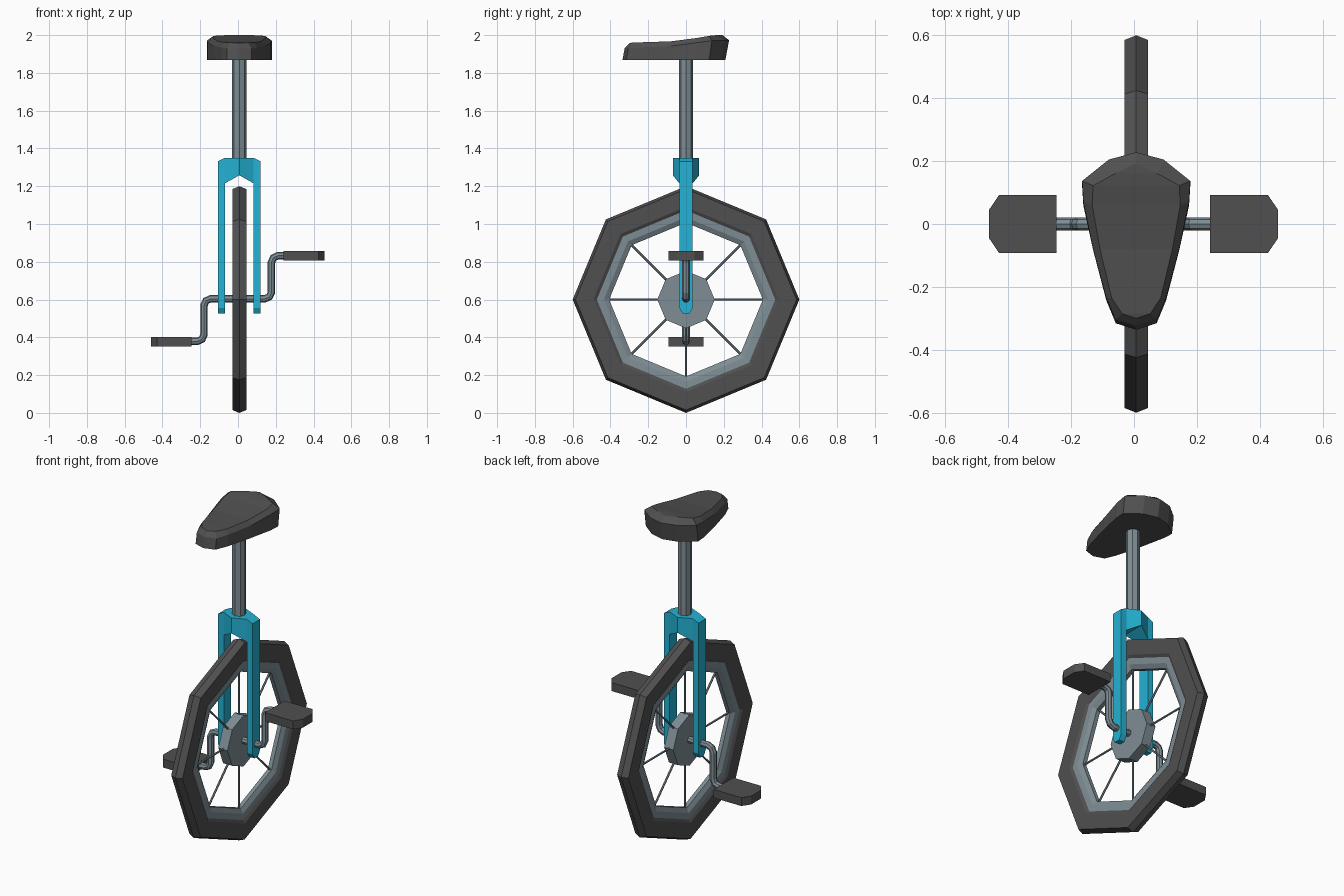
import bpy, bmesh, math
from mathutils import Vector

if "Cube" in bpy.data.objects:
    bpy.data.objects.remove(bpy.data.objects["Cube"])

CX, CZ = 0.007, 0.6   # wheel plane and axle height


def material(name, rgb):
    m = bpy.data.materials.new(name)
    m.diffuse_color = (*rgb, 1)
    m.use_nodes = True
    m.node_tree.nodes["Principled BSDF"].inputs["Base Color"].default_value = m.diffuse_color
    return m


DARK = material("rubber", (0.08, 0.08, 0.08))
METAL = material("metal", (0.21, 0.27, 0.30))
BLUE = material("blue_paint", (0.017, 0.45, 0.66))


def make(name, verts, faces, mat):
    bm = bmesh.new()
    vs = [bm.verts.new(v) for v in verts]
    for f in faces:
        bm.faces.new([vs[i] for i in f])
    bmesh.ops.recalc_face_normals(bm, faces=bm.faces)
    me = bpy.data.meshes.new(name)
    bm.to_mesh(me)
    bm.free()
    ob = bpy.data.objects.new(name, me)
    bpy.context.collection.objects.link(ob)
    me.materials.append(mat)
    return ob


def loft(name, loops, mat, caps=True, closed=False):
    """Skin a list of equal-length closed loops."""
    n, k = len(loops[0]), len(loops)
    faces = []
    for a in range(k if closed else k - 1):
        b = (a + 1) % k
        for i in range(n):
            j = (i + 1) % n
            faces.append((a * n + i, a * n + j, b * n + j, b * n + i))
    if caps and not closed:
        faces += [tuple(range(n)), tuple(range((k - 1) * n, k * n))]
    return make(name, [p for l in loops for p in l], faces, mat)


def wheel_ring(name, profile, mat):
    """Spin a closed (radius, x) profile around the axle in 8 steps."""
    loops = []
    for s in range(8):
        a = s * math.pi / 4
        loops.append([(CX + x, r * math.cos(a), CZ + r * math.sin(a)) for r, x in profile])
    return loft(name, loops, mat, closed=True)


def rod(name, p, q, radius, sides, mat):
    p, q = Vector(p), Vector(q)
    bpy.ops.mesh.primitive_cylinder_add(vertices=sides, radius=radius,
                                        depth=(q - p).length, location=(p + q) / 2)
    ob = bpy.context.object
    ob.name = name
    ob.rotation_mode = 'QUATERNION'
    ob.rotation_quaternion = Vector((0, 0, 1)).rotation_difference(q - p)
    ob.data.materials.append(mat)
    return ob


# Wheel: tyre, rim, hub and spokes
wheel_ring("tyre", [(0.6, 0), (0.585, 0.037), (0.49, 0.037), (0.465, 0.024),
                    (0.465, -0.024), (0.49, -0.037), (0.585, -0.037)], DARK)
wheel_ring("rim", [(0.475, 0.028), (0.435, 0.026), (0.407, 0.012),
                   (0.407, -0.012), (0.435, -0.026), (0.475, -0.028)], METAL)
rod("hub", (CX - 0.03, 0, CZ), (CX + 0.03, 0, CZ), 0.152, 8, METAL)
for s in range(8):
    a = s * math.pi / 4
    d = Vector((0, math.cos(a), math.sin(a)))
    c = Vector((CX, 0, CZ))
    rod(f"spoke_{s + 1}", c + d * 0.13, c + d * 0.415, 0.006, 6, METAL)

# Crank: one bent tube through the hub
corners = [(-0.26, 0.379), (-0.18, 0.379), (-0.18, 0.604),
           (0.177, 0.604), (0.177, 0.832), (0.26, 0.832)]
path = [corners[0]]
for i in range(1, 5):
    p, c, n = (Vector(corners[j]) for j in (i - 1, i, i + 1))
    u, v = (p - c).normalized(), (n - c).normalized()
    path += [c + u * 0.035, c + (u + v) * 0.0105, c + v * 0.035]
path.append(corners[5])
cu = bpy.data.curves.new("crank", 'CURVE')
cu.dimensions = '3D'
cu.bevel_depth, cu.bevel_resolution, cu.use_fill_caps = 0.02, 2, True
sp = cu.splines.new('POLY')
sp.points.add(len(path) - 1)
for pt, (x, z) in zip(sp.points, path):
    pt.co = (x, 0, z, 1)
cu.materials.append(METAL)
crank = bpy.data.objects.new("crank", cu)
bpy.context.collection.objects.link(crank)
bpy.ops.object.select_all(action='DESELECT')
crank.select_set(True)
bpy.context.view_layer.objects.active = crank
bpy.ops.object.convert(target='MESH')
for p in bpy.context.object.data.polygons:
    p.use_smooth = False

# Pedals: slabs with clipped outer corners
for name, s, x0, x1, z in (("right_pedal", 1, 0.242, 0.458, 0.833),
                           ("left_pedal", -1, 0.246, 0.461, 0.377)):
    outline = [(x0, -0.092), (x1 - 0.032, -0.092), (x1, -0.045),
               (x1, 0.045), (x1 - 0.032, 0.092), (x0, 0.092)]
    loft(name, [[(s * x, y, z + h) for x, y in outline] for h in (-0.025, 0.025)], DARK)

# Fork: two legs and a peaked crown
leg = [(-0.035, 1.22), (-0.035, 0.555), (-0.018, 0.525),
       (0.018, 0.525), (0.035, 0.555), (0.035, 1.22)]
for name, s in (("right_fork_leg", 1), ("left_fork_leg", -1)):
    loft(name, [[(CX + s * x, y, z) for y, z in leg] for x in (0.076, 0.113)], BLUE)
crown = [(-0.113, 0.035, 1.215, 1.332), (-0.076, 0.035, 1.215, 1.35), (0, 0.07, 1.258, 1.35),
         (0.076, 0.035, 1.215, 1.35), (0.113, 0.035, 1.215, 1.332)]
loft("fork_crown", [[(CX + x, -y, a), (CX + x, y, a), (CX + x, y, b), (CX + x, -y, b)]
                    for x, y, a, b in crown], BLUE)

# Seat post
rod("seat_post", (CX, 0, 1.3), (CX, 0, 1.9), 0.038, 8, METAL)

# Seat: stations from back to nose, (rim x, y, z), (top x, y, z)
half = [((0, 0.228, 1.973), (0, 0.193, 2.0)),
        ((0.087, 0.205, 1.973), (0.068, 0.16, 2.0)),
        ((0.172, 0.137, 1.97), (0.137, 0.122, 1.996)),
        ((0.168, 0.07, 1.962), (0.14, 0.06, 1.985)),
        ((0.137, -0.08, 1.942), (0.115, -0.08, 1.967)),
        ((0.095, -0.235, 1.935), (0.078, -0.235, 1.962)),
        ((0.065, -0.305, 1.93), (0.045, -0.285, 1.96)),
        ((0, -0.325, 1.93), (0, -0.3, 1.957))]
full = half + [tuple((-x, y, z) for x, y, z in st) for st in half[-2:0:-1]]
rim = [(CX + r[0], r[1], r[2]) for r, t in full]
top = [(CX + t[0], t[1], t[2]) for r, t in full]
base = [(x, y * 0.95 - 0.008 if y > 0 else y * 1.035, 1.868) for x, y, z in rim]
n = len(full)
faces = [tuple(range(n))]
for k in (0, n):
    for i in range(n):
        j = (i + 1) % n
        faces.append((k + i, k + j, k + n + j, k + n + i))
t = 2 * n
faces += [(t, t + 1, t + n - 1), (t + 6, t + 7, t + 8)]
faces += [(t + i, t + i + 1, t + n - i - 1, t + n - i) for i in range(1, 6)]
make("seat", base + rim + top, faces, DARK)
